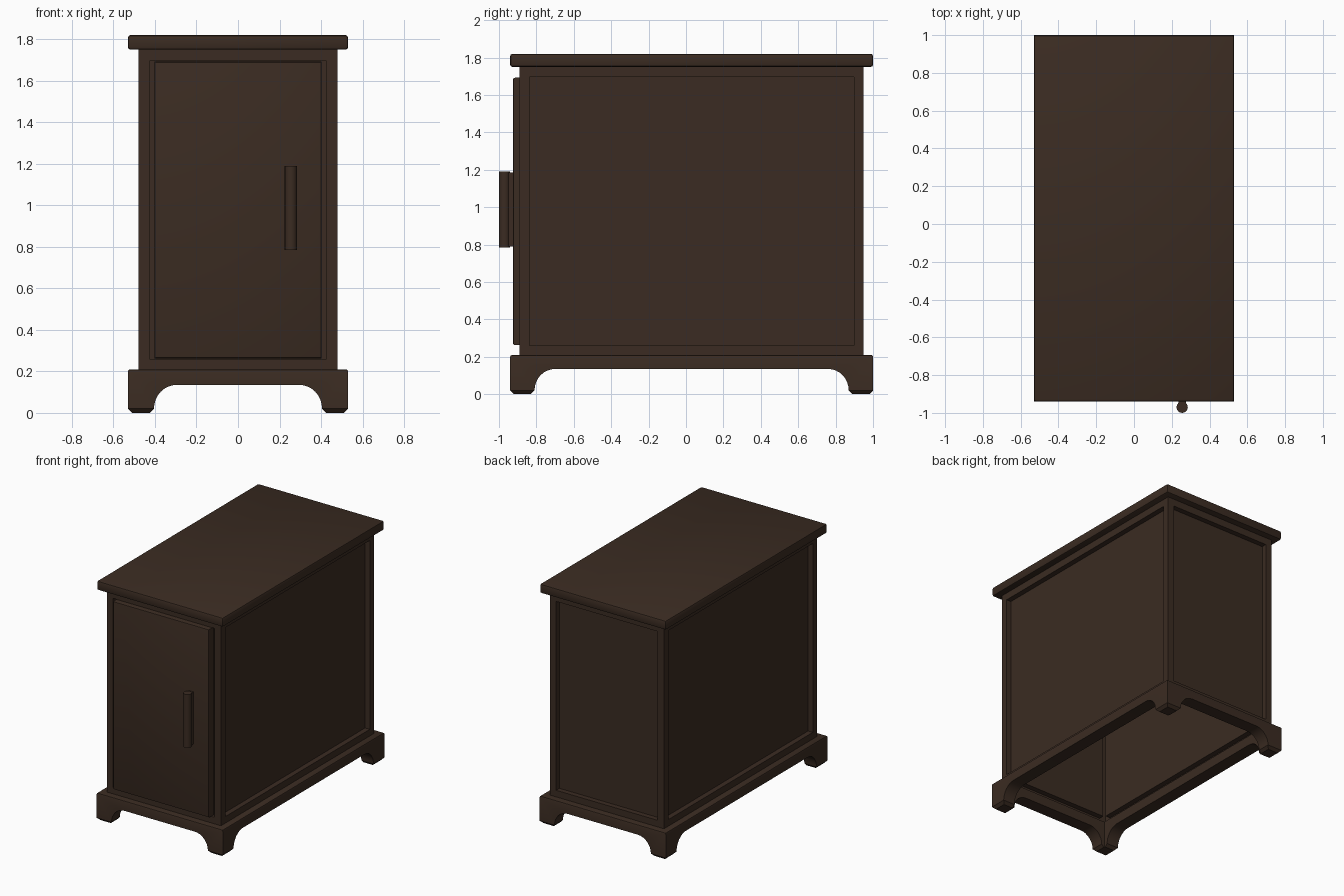
import bpy, bmesh, math
from mathutils import Vector

if "Cube" in bpy.data.objects:
    bpy.data.objects.remove(bpy.data.objects["Cube"], do_unlink=True)

wood = bpy.data.materials.new("dark brown wood")
wood.use_nodes = True
brown = (0.043, 0.0245, 0.0157, 1)
wood.diffuse_color = brown
wood.node_tree.nodes["Principled BSDF"].inputs["Base Color"].default_value = brown


def make_object(name, bm):
    bmesh.ops.recalc_face_normals(bm, faces=bm.faces)
    mesh = bpy.data.meshes.new(name)
    bm.to_mesh(mesh)
    bm.free()
    mesh.materials.append(wood)
    obj = bpy.data.objects.new(name, mesh)
    bpy.context.collection.objects.link(obj)
    return obj


def box_mesh(low, high):
    bm = bmesh.new()
    bmesh.ops.create_cube(bm, size=1)
    low, high = Vector(low), Vector(high)
    for v in bm.verts:
        v.co = (low + high) / 2 + v.co * (high - low)
    return bm


def bevel_edges(bm, width, segments, rule=lambda e: True):
    bmesh.ops.bevel(bm, geom=[e for e in bm.edges if rule(e)], offset=width,
                    segments=segments, profile=0.5, affect='EDGES')


def cut(obj, cutter):
    mod = obj.modifiers.new("cut", 'BOOLEAN')
    mod.operation, mod.solver, mod.object = 'DIFFERENCE', 'EXACT', cutter
    bpy.context.view_layer.objects.active = obj
    bpy.ops.object.modifier_apply(modifier=mod.name)
    bpy.data.objects.remove(cutter, do_unlink=True)


def smooth(obj):
    bpy.ops.object.select_all(action='DESELECT')
    obj.select_set(True)
    bpy.context.view_layer.objects.active = obj
    bpy.ops.object.shade_smooth_by_angle(angle=math.radians(35))


def arch_cutter(half, axis, middle):
    """Prism with rounded upper corners and a flared foot, running across the base."""
    radius, spring, crown = 0.11, 0.02, 0.135
    side = [(half + 0.04, -spring), (half, spring)]
    for i in range(1, 9):
        a = math.pi / 2 * i / 8
        side.append((half - radius + radius * math.cos(a),
                     spring + (crown - spring) * math.sin(a)))
    outline = side + [(-u, z) for u, z in reversed(side)]
    bm = bmesh.new()
    place = (lambda u, d, z: (u, d, z)) if axis == 'Y' else (lambda u, d, z: (d, u + middle, z))
    face = bm.faces.new([bm.verts.new(place(u, -2, z)) for u, z in outline])
    ext = bmesh.ops.extrude_face_region(bm, geom=[face])
    move = Vector(place(0, 2, 0)) - Vector(place(0, -2, 0))
    bmesh.ops.translate(bm, vec=move,
                        verts=[v for v in ext["geom"] if isinstance(v, bmesh.types.BMVert)])
    return make_object("arch_cutter", bm)


# Plinth: open frame with arched rails and chamfered bracket feet
bm = box_mesh((-0.53, -0.94, 0), (0.53, 1, 0.21))
bevel_edges(bm, 0.02, 1, lambda e: all(v.co.z < 0.01 for v in e.verts))
bevel_edges(bm, 0.01, 2, lambda e: all(v.co.z > 0.2 for v in e.verts))
base = make_object("base_frame", bm)
cut(base, make_object("inner_cutter", box_mesh((-0.43, -0.84, -0.1), (0.43, 0.9, 0.3))))
cut(base, arch_cutter(0.405, 'Y', 0))
cut(base, arch_cutter(0.84, 'X', 0.03))
smooth(base)

# Carcass: thin open shell, each side with a recessed panel
bm = box_mesh((-0.48, -0.89, 0.2), (0.48, 0.95, 1.75))
bmesh.ops.delete(bm, geom=[f for f in bm.faces if abs(f.normal.z) > 0.5], context='FACES_ONLY')
for wall in list(bm.faces):
    normal = wall.normal.copy()
    bmesh.ops.inset_individual(bm, faces=[wall], thickness=0.075)
    for v in wall.verts:
        v.co.z = 0.26 if v.co.z < 1 else 1.695
    ext = bmesh.ops.extrude_discrete_faces(bm, faces=[wall])
    bmesh.ops.translate(bm, vec=normal * -0.04, verts=ext["faces"][0].verts)
# Keep outward normals on the open shell
mesh_body = make_object("cabinet_body", bm)

# Tabletop with softened edges
bm = box_mesh((-0.53, -0.94, 1.75), (0.53, 1, 1.82))
bevel_edges(bm, 0.012, 2)
smooth(make_object("tabletop", bm))

# Door standing proud of the front opening
bm = box_mesh((-0.402, -0.925, 0.263), (0.402, -0.86, 1.692))
bevel_edges(bm, 0.01, 2, lambda e: all(v.co.y < -0.9 for v in e.verts))
smooth(make_object("door", bm))

# Upright bar handle and its mounting strip
bm = bmesh.new()
bmesh.ops.create_cone(bm, cap_ends=True, segments=16, radius1=0.03, radius2=0.03, depth=0.405)
bmesh.ops.translate(bm, vec=(0.255, -0.97, 0.988), verts=bm.verts)
smooth(make_object("door_handle", bm))
make_object("handle_mount", box_mesh((0.235, -0.955, 0.79), (0.275, -0.92, 1.186)))
